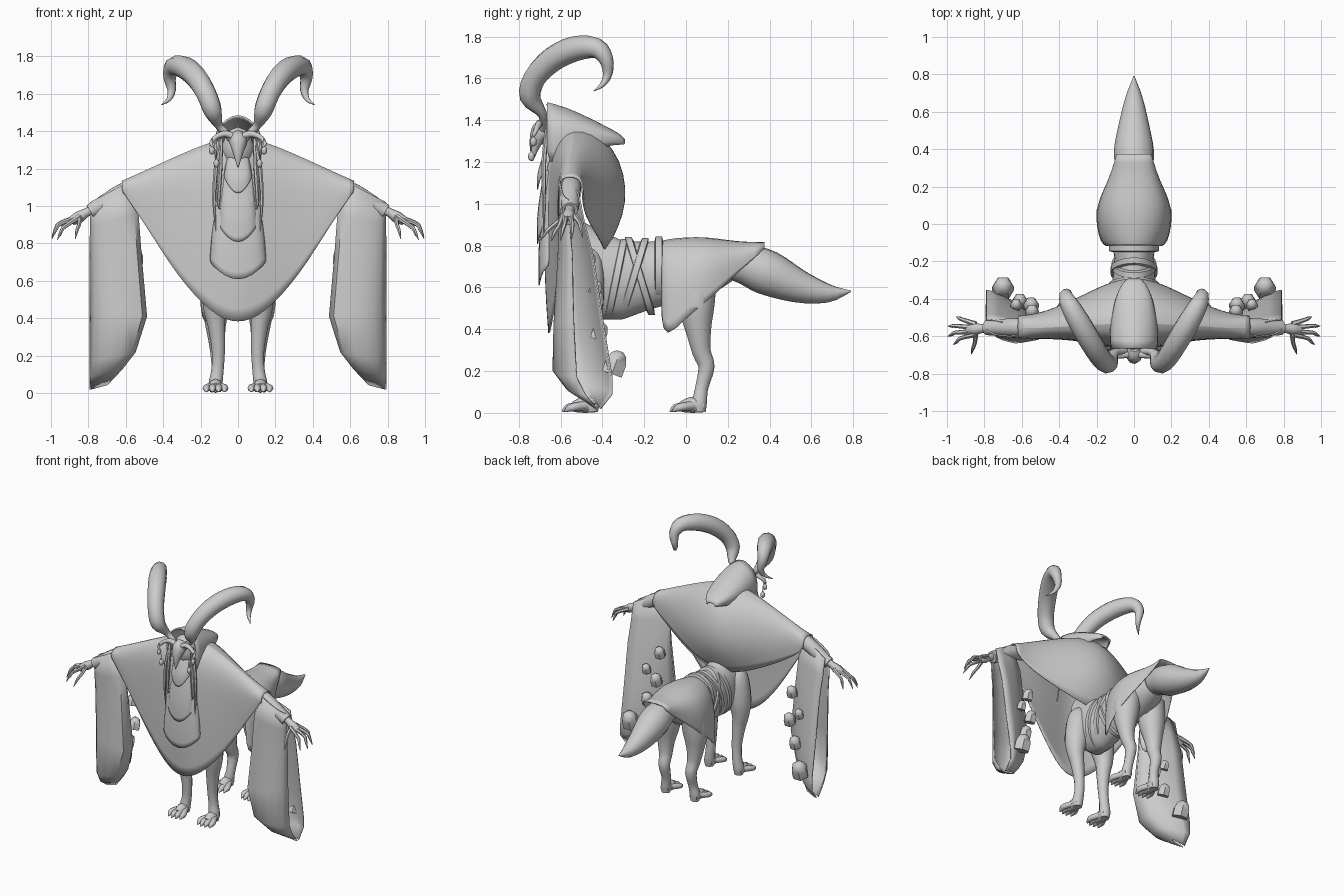
import bpy, bmesh, math
from mathutils import Vector, Matrix

def finish(name, bm, mirror=False, subsurf=0, thick=0, angle=50):
    bmesh.ops.recalc_face_normals(bm, faces=bm.faces)
    me = bpy.data.meshes.new(name)
    bm.to_mesh(me)
    bm.free()
    me.shade_smooth()
    me.set_sharp_from_angle(angle=math.radians(angle))
    ob = bpy.data.objects.new(name, me)
    bpy.context.collection.objects.link(ob)
    if mirror:
        m = ob.modifiers.new("mirror", 'MIRROR')
        m.use_clip = True
    if subsurf:
        s = ob.modifiers.new("subsurf", 'SUBSURF')
        s.levels = s.render_levels = subsurf
    if thick:
        s = ob.modifiers.new("solidify", 'SOLIDIFY')
        s.thickness, s.offset = thick, 0
    return ob

def add_grid(bm, rows, closed=False, cap=False):
    vs = [[bm.verts.new(p) for p in r] for r in rows]
    n = len(rows[0])
    for a, b in zip(vs, vs[1:]):
        for i in range(n if closed else n - 1):
            j = (i + 1) % n
            bm.faces.new((a[i], a[j], b[j], b[i]))
    if cap:
        bm.faces.new(vs[0])
        bm.faces.new(vs[-1])

def grid(name, rows, closed=False, cap=False, **kw):
    bm = bmesh.new()
    add_grid(bm, rows, closed, cap)
    return finish(name, bm, **kw)

def smooth_path(pts, n):
    p = [Vector(q) for q in pts]
    p = [2 * p[0] - p[1]] + p + [2 * p[-1] - p[-2]]
    out = []
    for i in range(1, len(p) - 2):
        a, b, c, d = p[i - 1:i + 3]
        for k in range(n):
            t = k / n
            out.append(0.5 * (2 * b + (c - a) * t + (2 * a - 5 * b + 4 * c - d) * t * t
                              + (3 * b - a - 3 * c + d) * t ** 3))
    return out + [p[-2]]

# each path point is x, y, z, radius
def add_tube(bm, pts, sides=10, n=3):
    path = smooth_path(pts, n)
    co = [q.to_3d() for q in path]
    rows, side, prev = [], None, None
    for i, c in enumerate(co):
        t = (co[min(i + 1, len(co) - 1)] - co[max(i - 1, 0)]).normalized()
        if side is None:
            side = t.orthogonal().normalized()
        else:
            side = (prev.rotation_difference(t) @ side).normalized()
        prev, up, r = t, t.cross(side), max(path[i][3], 0.002)
        rows.append([c + r * (math.cos(a) * side + math.sin(a) * up)
                     for a in (2 * math.pi * k / sides for k in range(sides))])
    add_grid(bm, rows, True, True)

def tubes(name, paths, sides=10, n=3, mirror=True):
    bm = bmesh.new()
    for p in paths:
        add_tube(bm, p, sides, n)
    return finish(name, bm, mirror)

# poncho cape: (y, z) from front hem over the shoulder to back hem, per x station
cape = [
    (0, [(-.66, .365), (-.685, .65), (-.68, .95), (-.665, 1.25), (-.55, 1.41), (-.315, 1.29), (-.255, 1.0), (-.385, .77)]),
    (.14, [(-.645, .42), (-.655, .68), (-.65, .95), (-.645, 1.24), (-.55, 1.385), (-.36, 1.28), (-.285, 1.0), (-.39, .785)]),
    (.33, [(-.61, .63), (-.615, .82), (-.615, 1.0), (-.61, 1.19), (-.55, 1.29), (-.455, 1.22), (-.40, 1.04), (-.43, .86)]),
    (.5, [(-.605, .91), (-.61, .98), (-.61, 1.06), (-.605, 1.14), (-.56, 1.2), (-.50, 1.16), (-.48, 1.06), (-.485, .95)]),
    (.62, [(-.605, 1.08), (-.608, 1.09), (-.608, 1.1), (-.6, 1.12), (-.555, 1.135), (-.505, 1.12), (-.495, 1.08), (-.495, 1.04)])]
grid("cape", [[(x, y, z) for y, z in r] for x, r in cape], mirror=True, subsurf=2, thick=.008)

# hood: y, top z, half width, bottom z
rows = []
for y, top, w, bot in [(-.665, 1.49, .12, 1.18), (-.58, 1.468, .13, 1.2), (-.46, 1.41, .11, 1.25),
                       (-.38, 1.365, .09, 1.28), (-.32, 1.335, .06, 1.285), (-.295, 1.305, .03, 1.285)]:
    h = top - bot
    rows.append([(0, y, top), (w * .5, y, top - .09 * h), (w * .92, y, top - .25 * h),
                 (w * 1.05, y, top - .55 * h), (w * .85, y, bot)])
grid("hood", rows, mirror=True, thick=.01, subsurf=1)

# layered scarf hanging down the chest: bottom z, half width, front y
for k, (bot, w, yf) in enumerate([(.6, .15, -.705), (.8, .105, -.712), (1.06, .075, -.712)]):
    rows = []
    for t in (0, .25, .5, .75, .9, 1):
        z = 1.34 + (bot - 1.34) * t
        y = -.64 + (yf + .64) * min(1, t * 1.5)
        hw = w * (.7 + .3 * t)
        lift = .1 * t * t
        rows.append([(0, y, z), (hw * .5, y + .004, z + lift * .25),
                     (hw * .88, y + .018, z + lift * .8), (hw, y + .05, z + lift)])
    grid(f"scarf_layer_{k}", rows, mirror=True, subsurf=1, thick=.006)

# head, beaked mask and brow
tubes("head", [[(0, -.58, 1.2, .06), (0, -.6, 1.3, .09), (0, -.62, 1.39, .06), (0, -.62, 1.42, .01)]], 12, mirror=False)
tubes("beak_mask", [[(0, -.66, 1.385, .03), (0, -.69, 1.35, .05), (0, -.72, 1.29, .03), (0, -.735, 1.205, .003)]], 8, mirror=False)
tubes("brow", [[(0, -.70, 1.355, .018), (.06, -.70, 1.385, .018), (.115, -.71, 1.37, .014),
                (.145, -.725, 1.335, .01), (.13, -.735, 1.315, .005)]], 8)
tubes("hair_strand", [[(.09, -.665, 1.36, .01), (x, -.68, 1.2, .012), (x + .01, -.68, 1.02, .009), (x, -.68, b, .002)]
                      for x, b in ((.095, .98), (.118, .86))], 6)
tubes("hanging_bead", [[(x, y, z, .003), (x, y, z - .04, .004), (x, y, z - .05, .014),
                        (x, y, z - .075, .014), (x, y, z - .085, .003)]
                       for x, y, z in ((.14, -.73, 1.36), (.115, -.74, 1.29))], 8, 2)

# curled horns
tubes("horn", [[(.01, -.69, 1.33, .018), (.06, -.68, 1.385, .02), (.105, -.69, 1.435, .024), (.135, -.745, 1.51, .05),
                (.17, -.725, 1.60, .055), (.225, -.64, 1.69, .06), (.29, -.53, 1.742, .06),
                (.345, -.43, 1.745, .05), (.365, -.382, 1.69, .035), (.355, -.375, 1.62, .023),
                (.37, -.40, 1.57, .013), (.41, -.44, 1.54, .002)]], 10)

# arms, hands and fingers
tubes("arm_sleeve", [[(.5, -.55, 1.11, .055), (.62, -.552, 1.07, .05), (.72, -.553, 1.01, .046), (.79, -.555, .97, .04)]], 12)
tubes("hand", [[(.74, -.553, .995, .028), (.81, -.558, .965, .024), (.85, -.562, .94, .032), (.89, -.565, .92, .024)]], 8)
fingers = []
for y0, x1, y1, z1, x2, y2, z2 in [(-.535, .92, -.51, .91, .95, -.495, .84), (-.555, .95, -.545, .91, .995, -.545, .835),
                                   (-.575, .95, -.58, .905, .995, -.6, .825), (-.59, .925, -.61, .89, .965, -.645, .82),
                                   (-.575, .85, -.63, .90, .87, -.695, .825)]:
    fingers.append([(.845, y0, .945, .015), (x1, y1, z1, .011), ((x1 + x2) / 2, (y1 + y2) / 2, (z1 + z2) / 2 + .01, .01),
                    (x2, y2, z2, .002)])
tubes("finger", fingers, 6)

# long bell sleeves: slit on the wrist side; each row is a loop of (inward, backward) fractions
section = [(0, .4), (.1, .24), (.22, .12), (.4, .05), (.65, 0), (.92, .06), (1, .3), (.94, .5),
           (.6, .78), (.25, .95), (0, 1)]
rows = []
for zo, yf, yb, xi, zi in [(1.02, -.6, -.51, .6, 1.12), (.9, -.605, -.485, .535, .95), (.75, -.61, -.445, .52, .75),
                           (.45, -.63, -.40, .49, .41), (.17, -.635, -.355, .55, .22), (.09, -.57, -.355, .62, .13),
                           (.02, -.44, -.41, .7, .045)]:
    rows.append([(.79 + (xi - .79) * t, yf + (yb - yf) * s, zo + (zi - zo) * t) for t, s in section])
grid("bell_sleeve", rows, mirror=True, thick=.008)

# small cup-shaped bells on the back of the sleeves
bm = bmesh.new()
for x, y, z, s in [(.70, -.335, .24, .058), (.61, -.41, .39, .042), (.55, -.43, .54, .042), (.63, -.43, .6, .032), (.545, -.465, .73, .038)]:
    rows = [[Vector((x, y, z)) + Matrix.Rotation(-.35, 3, 'X') @ Vector((r * s * math.cos(a), r * s * math.sin(a), h * s))
             for a in (k * math.pi / 3 for k in range(6))]
            for r, h in ((1, -1), (1, 0), (.75, .7), (.3, 1))]
    add_grid(bm, rows, True, True)
finish("sleeve_bell", bm, mirror=True, angle=40)

# body
def ellipse(y, z, w, h, tilt=0, n=24):
    return [(w * math.sin(a), y + h * math.cos(a) * tilt, z + h * math.cos(a))
            for a in (2 * math.pi * k / n for k in range(n))]
grid("body", [ellipse(*e) for e in [(-.58, .75, .05, .1), (-.54, .74, .11, .2), (-.42, .66, .13, .215), (-.3, .635, .115, .187),
     (-.18, .655, .105, .163), (-.05, .68, .125, .15), (.1, .69, .14, .14), (.22, .72, .09, .09)]], True, True)

# waist wraps
for k, (y, z, w, h, tilt) in enumerate([(-.13, .685, .13, .155, 0), (-.22, .655, .115, .182, -.3), (-.25, .65, .122, .182, .3),
                                        (-.335, .64, .13, .187, .2)]):
    rows = [ellipse(y + dy, z, w + d, h + d, tilt) for dy, d in ((-.02, -.015), (-.015, .004), (.015, .004), (.02, -.015))]
    grid(f"waist_wrap_{k}", rows, True)

# hip cloth: y, top z, hem z, half width
rows = []
for y, top, hem, w in [(-.115, .825, .46, .145), (-.1, .835, .345, .175), (0, .845, .46, .2), (.1, .843, .53, .195),
                       (.19, .828, .62, .155), (.28, .815, .70, .115), (.375, .815, .785, .09)]:
    rows.append([(w * math.sin(a), y, top - (top - hem) * f)
                 for a, f in ((0, 0), (.5, .06), (1.0, .22), (1.4, .5), (1.57, .78), (1.57, 1))])
grid("hip_cloth", rows, mirror=True, subsurf=1, thick=.008)

tubes("tail", [[(0, .15, .73, .07), (0, .28, .71, .095), (0, .39, .67, .108), (0, .54, .605, .08),
                (0, .68, .572, .045), (0, .79, .582, .003)]], 14, mirror=False)

# legs and clawed feet
tubes("hind_leg", [[(.10, .06, .68, .09), (.115, .05, .52, .09), (.12, .06, .39, .062), (.115, .075, .29, .046),
                    (.11, .098, .22, .04), (.11, .075, .12, .032), (.12, .065, .05, .036), (.12, .065, .005, .03)]], 12)
tubes("front_leg", [[(.07, -.47, .8, .02), (.09, -.47, .72, .075), (.115, -.47, .55, .08), (.125, -.465, .44, .06), (.115, -.46, .36, .048),
                     (.105, -.45, .22, .036), (.11, -.445, .12, .034), (.12, -.45, .05, .038), (.12, -.45, .005, .03)]], 12)
for name, y in (("hind", .065), ("front", -.45)):
    paths = [[(.12, y + .02, .035, .032), (.12, y - .04, .038, .038), (.12, y - .09, .028, .025)]]
    for i in range(4):
        x = .072 + .032 * i
        dy = -.012 if i in (1, 2) else 0
        paths.append([(.1 + .013 * i, y - .03, .035, .022), (x, y - .085 + dy, .028, .02),
                      (x, y - .11 + dy, .02, .016), (x, y - .13 + dy, .006, .003)])
    tubes(name + "_foot", paths, 8)
